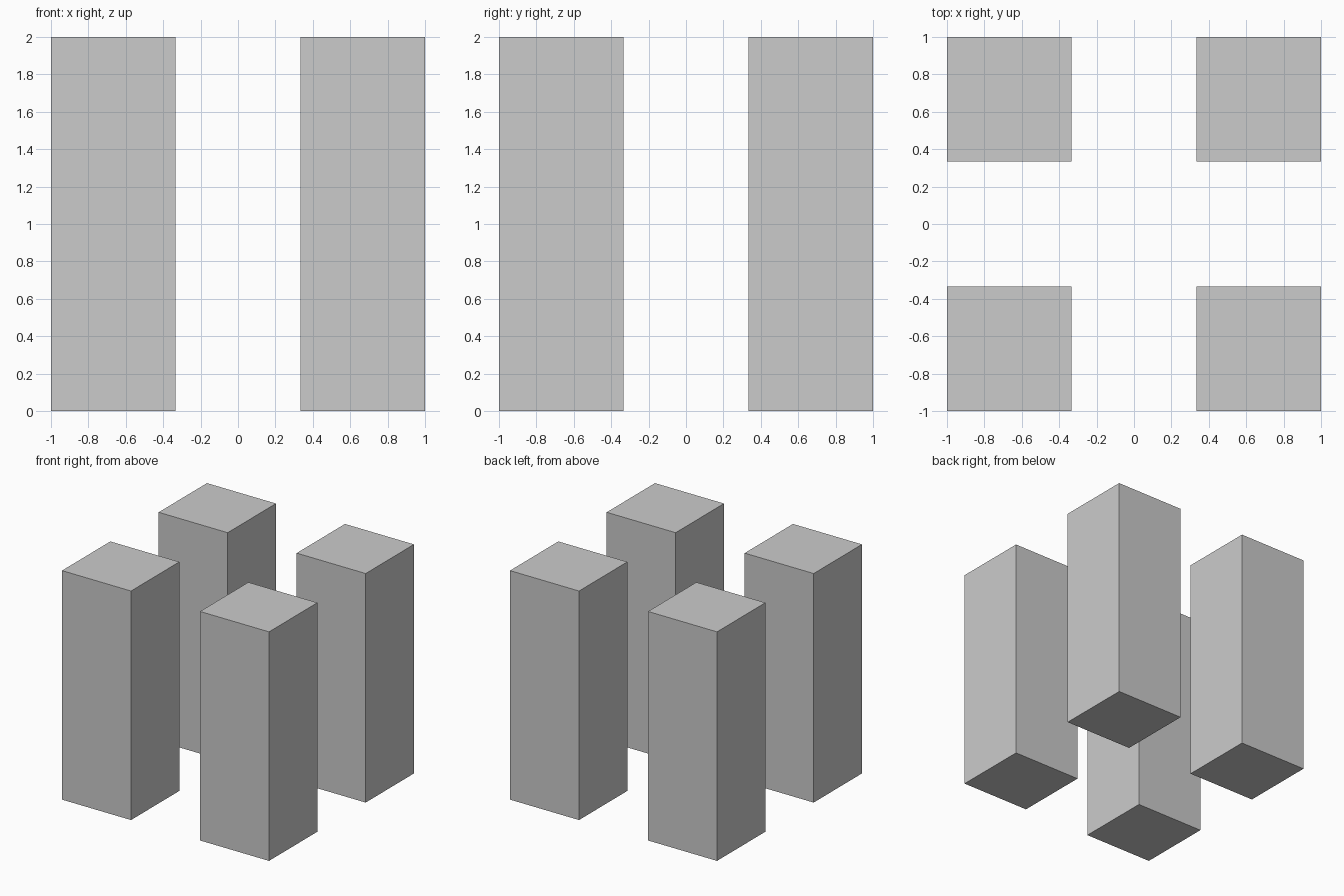
import bpy

if "Cube" in bpy.data.objects:
    bpy.data.objects.remove(bpy.data.objects["Cube"])

OUTER, INNER, HEIGHT = 1.0, 1 / 3, 2.0
SIZE = OUTER - INNER
CENTRE = (OUTER + INNER) / 2


def add_pillar(name, sx, sy):
    bpy.ops.mesh.primitive_cube_add(size=1, location=(sx * CENTRE, sy * CENTRE, HEIGHT / 2))
    pillar = bpy.context.object
    pillar.name = name
    pillar.scale = (SIZE, SIZE, HEIGHT)
    bpy.ops.object.transform_apply(location=False, rotation=False, scale=True)


# Four square pillars, one at each corner
for y_name, sy in (("front", -1), ("back", 1)):
    for x_name, sx in (("left", -1), ("right", 1)):
        add_pillar(f"{y_name}_{x_name}_pillar", sx, sy)
